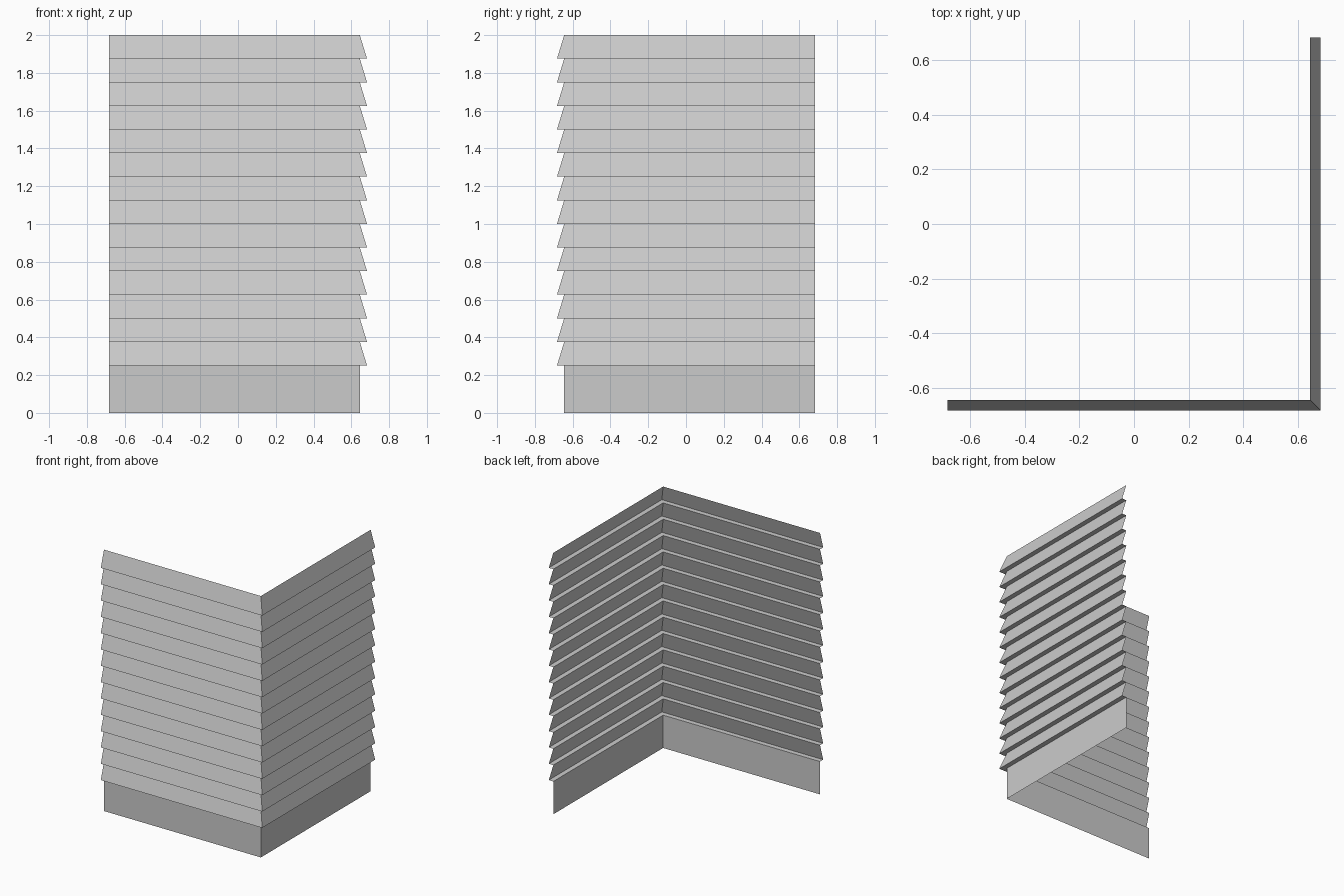
import bpy

if "Cube" in bpy.data.objects:
    bpy.data.objects.remove(bpy.data.objects["Cube"])

INNER, OUTER = 0.645, 0.683   # wall plane and board lip offsets
END = 0.683                   # free ends of both walls
BASE, TOP, BOARDS = 0.251, 2.0, 14
PITCH = (TOP - BASE) / BOARDS


def corner_strip(name, profile):
    """Sweep an (offset, z) profile along the front wall, round the mitred corner, along the right wall."""
    verts, faces = [], []
    for d, z in profile:
        verts += [(-END, -d, z), (d, -d, z), (d, END, z)]
    for i in range(len(profile) - 1):
        for j in range(2):
            a = 3 * i + j
            faces.append((a, a + 1, a + 4, a + 3))
    mesh = bpy.data.meshes.new(name)
    mesh.from_pydata(verts, [], faces)
    obj = bpy.data.objects.new(name, mesh)
    bpy.context.collection.objects.link(obj)
    return obj


# plain vertical base
corner_strip("base_wall", [(INNER, 0), (INNER, BASE)])

# overlapping siding boards: underside ledge, then slanted face
siding = [(INNER, BASE)]
for k in range(BOARDS):
    z = BASE + k * PITCH
    siding += [(OUTER, z), (INNER, z + PITCH)]
corner_strip("siding_boards", siding)
